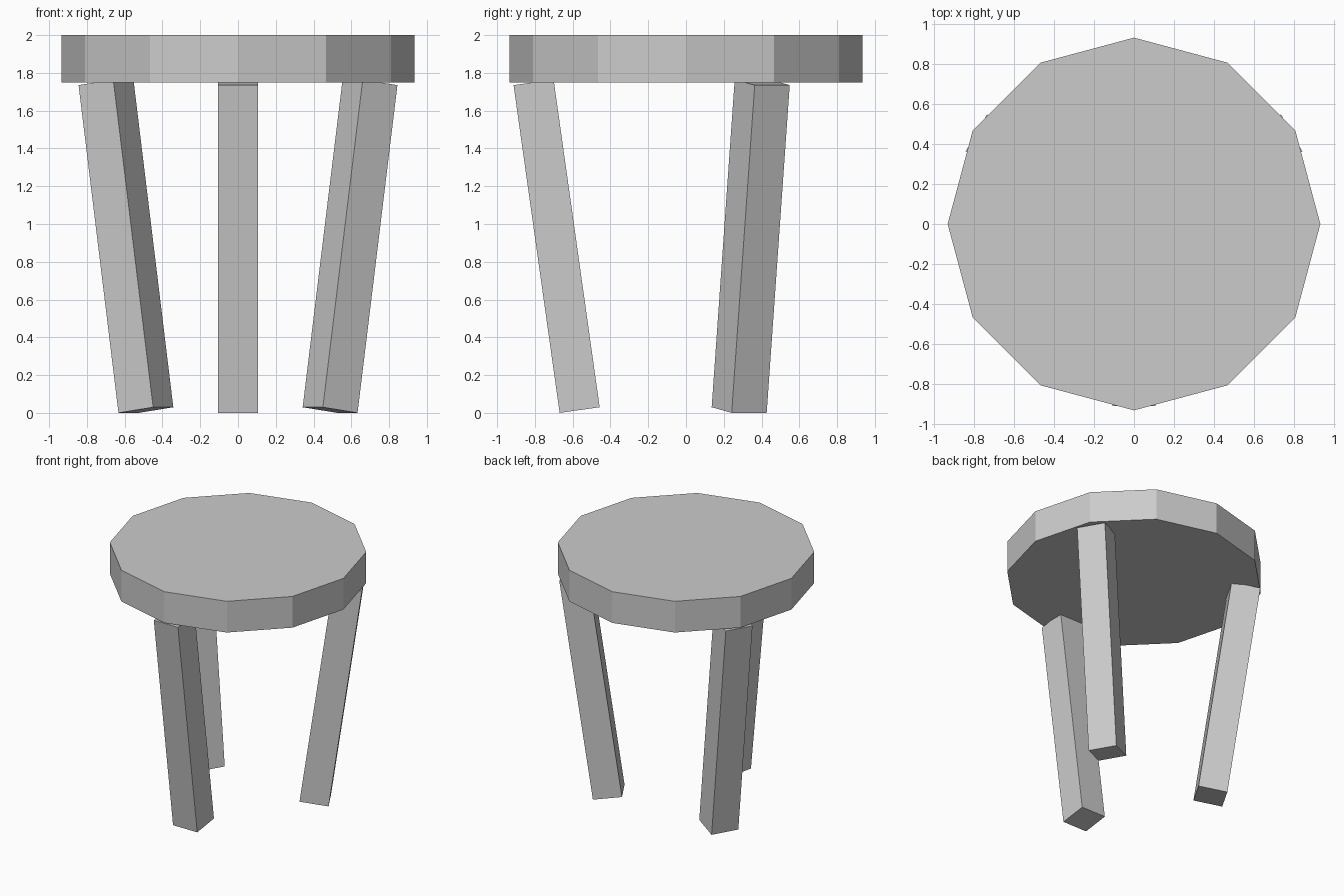
import bpy
from math import radians
from mathutils import Matrix

cube = bpy.data.objects.get("Cube")
if cube:
    bpy.data.objects.remove(cube, do_unlink=True)

# Single plain grey
grey = bpy.data.materials.new("light_grey")
grey.use_nodes = True
colour = (0.6, 0.6, 0.6, 1)
grey.diffuse_color = colour
grey.node_tree.nodes["Principled BSDF"].inputs["Base Color"].default_value = colour

# Twelve-sided seat with a corner pointing forward
SEAT_RADIUS, SEAT_BOTTOM, SEAT_TOP = 0.934, 1.75, 2.0
bpy.ops.mesh.primitive_cylinder_add(
    vertices=12, radius=SEAT_RADIUS, depth=SEAT_TOP - SEAT_BOTTOM,
    location=(0, 0, (SEAT_TOP + SEAT_BOTTOM) / 2))
seat = bpy.context.object
seat.name = "seat"
seat.data.materials.append(grey)

# Three square legs, leaning outward towards the top
LEG_WIDTH, LEG_LENGTH, LEAN = 0.214, 1.752, radians(8)
LEG_CENTRE = (0, -0.685, 0.8825)


def add_leg(name, turn):
    bpy.ops.mesh.primitive_cube_add(size=1)
    leg = bpy.context.object
    leg.name = name
    leg.data.transform(Matrix.Diagonal((LEG_WIDTH, LEG_WIDTH, LEG_LENGTH, 1)))
    leg.matrix_world = (Matrix.Rotation(radians(turn), 4, "Z")
                        @ Matrix.Translation(LEG_CENTRE)
                        @ Matrix.Rotation(LEAN, 4, "X"))
    leg.data.materials.append(grey)


for name, turn in (("front_leg", 0), ("back_left_leg", 120), ("back_right_leg", 240)):
    add_leg(name, turn)
